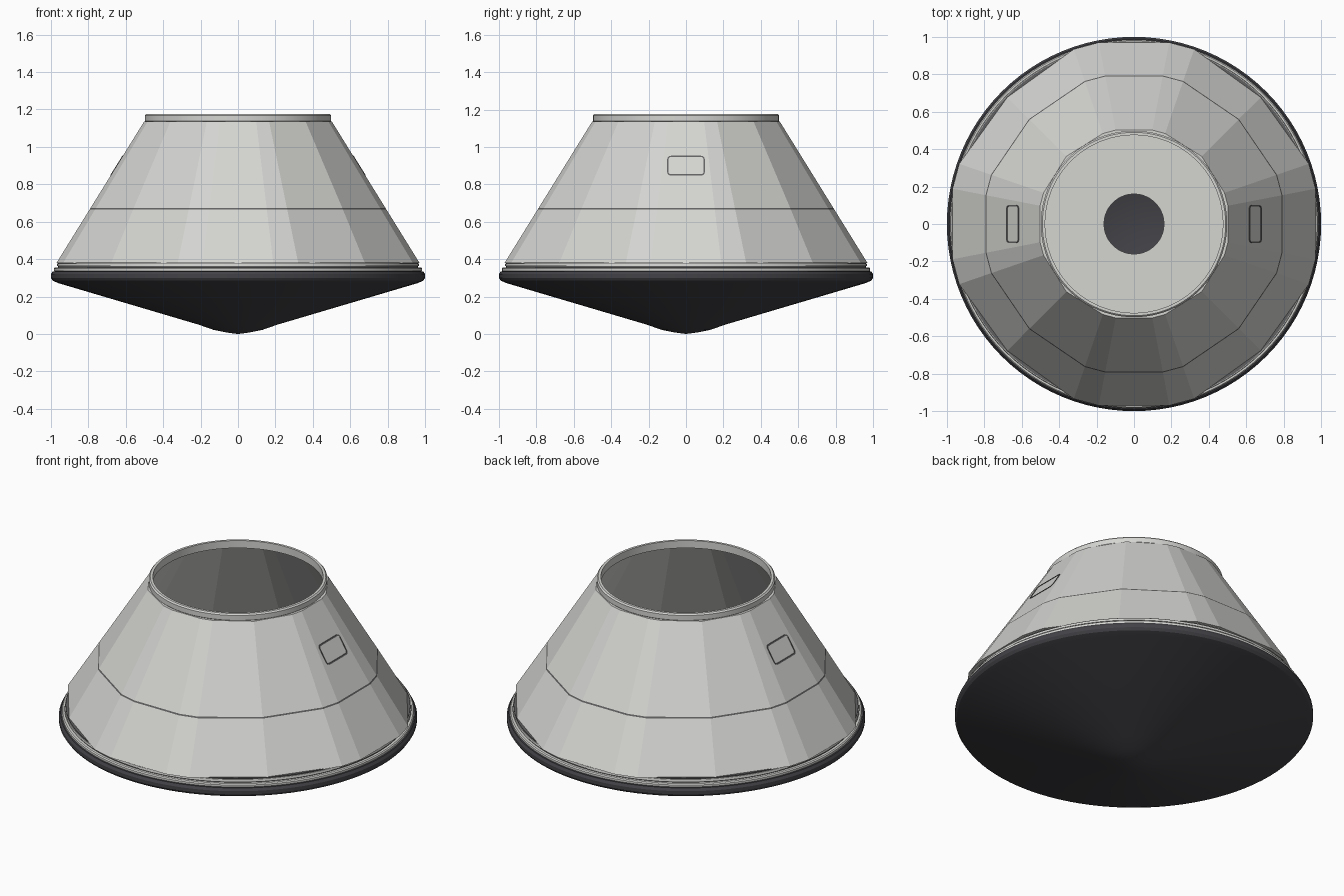
import bpy, bmesh, math

old = bpy.data.objects.get("Cube")
if old:
    bpy.data.objects.remove(old)


def material(name, rgb):
    m = bpy.data.materials.new(name)
    m.use_nodes = True
    col = (*rgb, 1)
    m.diffuse_color = col
    m.node_tree.nodes["Principled BSDF"].inputs["Base Color"].default_value = col
    return m


HULL = material("pale grey", (0.66, 0.66, 0.64))
SEAM = material("seam grey", (0.12, 0.12, 0.12))
SHIELD = material("charcoal", (0.055, 0.055, 0.063))


def finish(name, bm, mats, smooth=False):
    me = bpy.data.meshes.new(name)
    bm.to_mesh(me)
    bm.free()
    for m in mats:
        me.materials.append(m)
    ob = bpy.data.objects.new(name, me)
    bpy.context.collection.objects.link(ob)
    if smooth:
        bpy.ops.object.select_all(action="DESELECT")
        ob.select_set(True)
        bpy.context.view_layer.objects.active = ob
        bpy.ops.object.shade_smooth_by_angle(angle=math.radians(25))
    return ob


def bridge(bm, a, b):
    n = len(a)
    return [bm.faces.new((a[i], a[(i + 1) % n], b[(i + 1) % n], b[i])) for i in range(n)]


def lathe(name, profile, mat, closed=False, steps=96):
    """Revolve (radius, height) points about the upright axis."""
    bm = bmesh.new()
    rings = [[bm.verts.new((r * math.cos(math.tau * i / steps),
                            r * math.sin(math.tau * i / steps), z))
              for i in range(steps)] for r, z in profile]
    for a, b in zip(rings, rings[1:] + rings[:1] if closed else rings[1:]):
        bridge(bm, a, b)
    bmesh.ops.remove_doubles(bm, verts=bm.verts, dist=1e-5)
    return finish(name, bm, [mat], True)


# Hull: faceted cone, flat panels at each quarter with narrow strips beside them
Z0, Z1, R0, R1 = 0.38, 1.135, 0.97, 0.502
FLAT = math.radians(11)


def flat_radius(z):
    return R0 + (R1 - R0) * (z - Z0) / (Z1 - Z0)


def hull_ring(bm, z, inset=0.0):
    ring = []
    for q in range(4):
        for deg, k in ((-11, 1), (11, 1), (19, 1), (45, 0.97), (71, 1)):
            a = math.radians(deg + 90 * q)
            # corners between the quarters become round towards the top
            t = (z - Z0) / (Z1 - Z0)
            r = flat_radius(z) / math.cos(FLAT) * (k + (1 - k) * t) - inset
            ring.append(bm.verts.new((r * math.cos(a), r * math.sin(a), z)))
    return ring


bm = bmesh.new()
levels = [hull_ring(bm, z) for z in (Z0, 0.665, 0.673, Z1)]
inner_top, inner_low = hull_ring(bm, Z1, 0.02), hull_ring(bm, Z0, 0.02)
loops = levels + [inner_top, inner_low, levels[0]]
for i, (a, b) in enumerate(zip(loops, loops[1:])):
    for f in bridge(bm, a, b):
        f.material_index = 1 if i == 1 else 0
finish("hull", bm, [HULL, SEAM])

# Collars and floor
lathe("top_ring", [(0.475, 1.13), (0.49, 1.13), (0.498, 1.138), (0.498, 1.168),
                   (0.49, 1.176), (0.475, 1.176)], HULL, True)
lathe("base_groove", [(0.94, 0.382), (0.962, 0.382), (0.962, 0.35), (0.94, 0.35)], SEAM, True)
lathe("base_lip", [(0.94, 0.376), (0.966, 0.376), (0.968, 0.364), (0.94, 0.364)], HULL, True)
lathe("base_ring", [(0.94, 0.356), (0.978, 0.356), (0.984, 0.35), (0.984, 0.338),
                    (0.94, 0.334)], HULL, True)
lathe("floor", [(0.16, 0.352), (0.955, 0.352), (0.955, 0.345), (0.16, 0.345)], HULL, True)

# Heat shield: shallow cone with a blunt nose
lathe("heat_shield", [(0, 0), (0.06, 0.008), (0.13, 0.022), (0.21, 0.05), (0.96, 0.272),
                      (0.99, 0.285), (1.0, 0.3), (1.0, 0.32), (0.99, 0.335), (0.94, 0.338),
                      (0.94, 0.285), (0.2, 0.065), (0, 0.02)], SHIELD)


# Side hatches: thin rounded outlines lying on the flat side panels
def rounded(half_w, half_h, rad):
    pts = []
    for q, (sx, sy) in enumerate(((1, 1), (-1, 1), (-1, -1), (1, -1))):
        for k in range(5):
            a = math.pi / 2 * (q + k / 4)
            pts.append((sx * (half_w - rad) + rad * math.cos(a),
                        sy * (half_h - rad) + rad * math.sin(a)))
    return pts


for side, label in ((1, "left"), (-1, "right")):
    bm = bmesh.new()
    rings = [[bm.verts.new((side * (flat_radius(0.9 + v) + lift), side * u, 0.9 + v))
              for u, v in rounded(0.101 - d, 0.053 - d, 0.02 - d)]
             for d, lift in ((0, 0), (0, 0.003), (0.007, 0.003), (0.007, 0))]
    for a, b in zip(rings, rings[1:]):
        bridge(bm, a, b)
    bmesh.ops.recalc_face_normals(bm, faces=bm.faces)
    finish(label + "_hatch_outline", bm, [SEAM])
